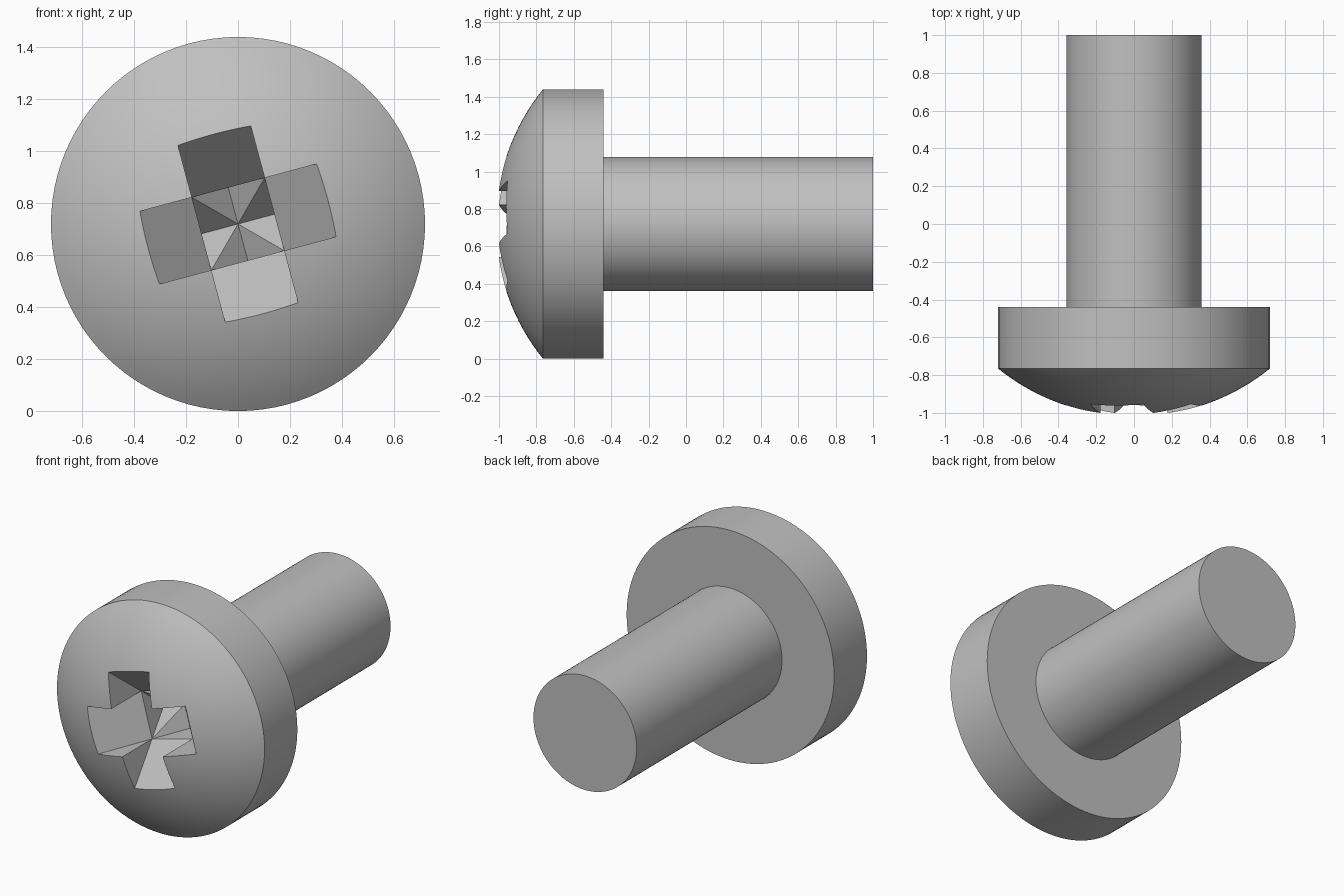
import bpy, bmesh, math
from mathutils import Matrix, Vector

cube = bpy.data.objects.get("Cube")
if cube:
    bpy.data.objects.remove(cube, do_unlink=True)

CENTRE_Z = 0.72
HEAD_R, SHANK_R = 0.72, 0.358
RIM_Y, SHOULDER_Y, END_Y = -0.765, -0.44, 1.0
DOME_R, DOME_Y = 1.15, 0.1314      # sphere radius and its centre on the axis

steel = bpy.data.materials.new("steel_grey")
GREY = (0.53, 0.53, 0.53, 1)
steel.diffuse_color = GREY
steel.use_nodes = True
steel.node_tree.nodes["Principled BSDF"].inputs["Base Color"].default_value = GREY


def make_object(name, bm):
    bmesh.ops.recalc_face_normals(bm, faces=bm.faces[:])
    mesh = bpy.data.meshes.new(name)
    bm.to_mesh(mesh)
    bm.free()
    mesh.materials.append(steel)
    obj = bpy.data.objects.new(name, mesh)
    obj.location.z = CENTRE_Z
    bpy.context.collection.objects.link(obj)
    return obj


def lathe(name, profile, segments=96):
    """Revolve (radius, y) points about the y axis."""
    bm = bmesh.new()
    verts = [bm.verts.new((r, y, 0)) for r, y in profile]
    edges = [bm.edges.new(pair) for pair in zip(verts, verts[1:])]
    bmesh.ops.spin(bm, geom=verts + edges, cent=(0, 0, 0), axis=(0, 1, 0),
                   angle=math.tau, steps=segments, use_duplicate=False)
    bmesh.ops.remove_doubles(bm, verts=bm.verts[:], dist=1e-5)
    return make_object(name, bm)


def wedge(name, angle):
    """Triangular prism whose point is the deep end of the driver slot."""
    half_width, half_length = 0.145, 0.474
    bm = bmesh.new()
    outline = [(-half_length, -1.1), (half_length, -1.1), (0, -0.531)]
    base = bm.faces.new([bm.verts.new((-half_width, y, v)) for v, y in outline])
    grown = bmesh.ops.extrude_face_region(bm, geom=[base])["geom"]
    bmesh.ops.translate(bm, vec=Vector((2 * half_width, 0, 0)),
                        verts=[g for g in grown if isinstance(g, bmesh.types.BMVert)])
    bmesh.ops.rotate(bm, verts=bm.verts[:], cent=(0, 0, 0),
                     matrix=Matrix.Rotation(angle, 3, "Y"))
    obj = make_object(name, bm)
    obj.hide_render = True
    return obj


# Domed head, flat shoulder and plain shank in one revolved body
rim_angle = math.asin(HEAD_R / DOME_R)
steps = 16
dome = [(DOME_R * math.sin(rim_angle * i / steps),
         DOME_Y - DOME_R * math.cos(rim_angle * i / steps)) for i in range(steps)]
screw = lathe("screw_body", dome + [(HEAD_R, RIM_Y), (HEAD_R, SHOULDER_Y),
                                    (SHANK_R, SHOULDER_Y), (SHANK_R, END_Y), (0, END_Y)])

# Cross recess: two crossed wedges, turned a little off vertical
bpy.context.view_layer.objects.active = screw
screw.select_set(True)
for i in range(2):
    cutter = wedge(f"slot_cutter_{i + 1}", math.radians(-15 + 90 * i))
    cut = screw.modifiers.new("slot", "BOOLEAN")
    cut.operation, cut.solver, cut.object = "DIFFERENCE", "EXACT", cutter
    bpy.ops.object.modifier_apply(modifier=cut.name)
    bpy.data.objects.remove(cutter, do_unlink=True)

bpy.ops.object.shade_smooth_by_angle(angle=math.radians(25))
